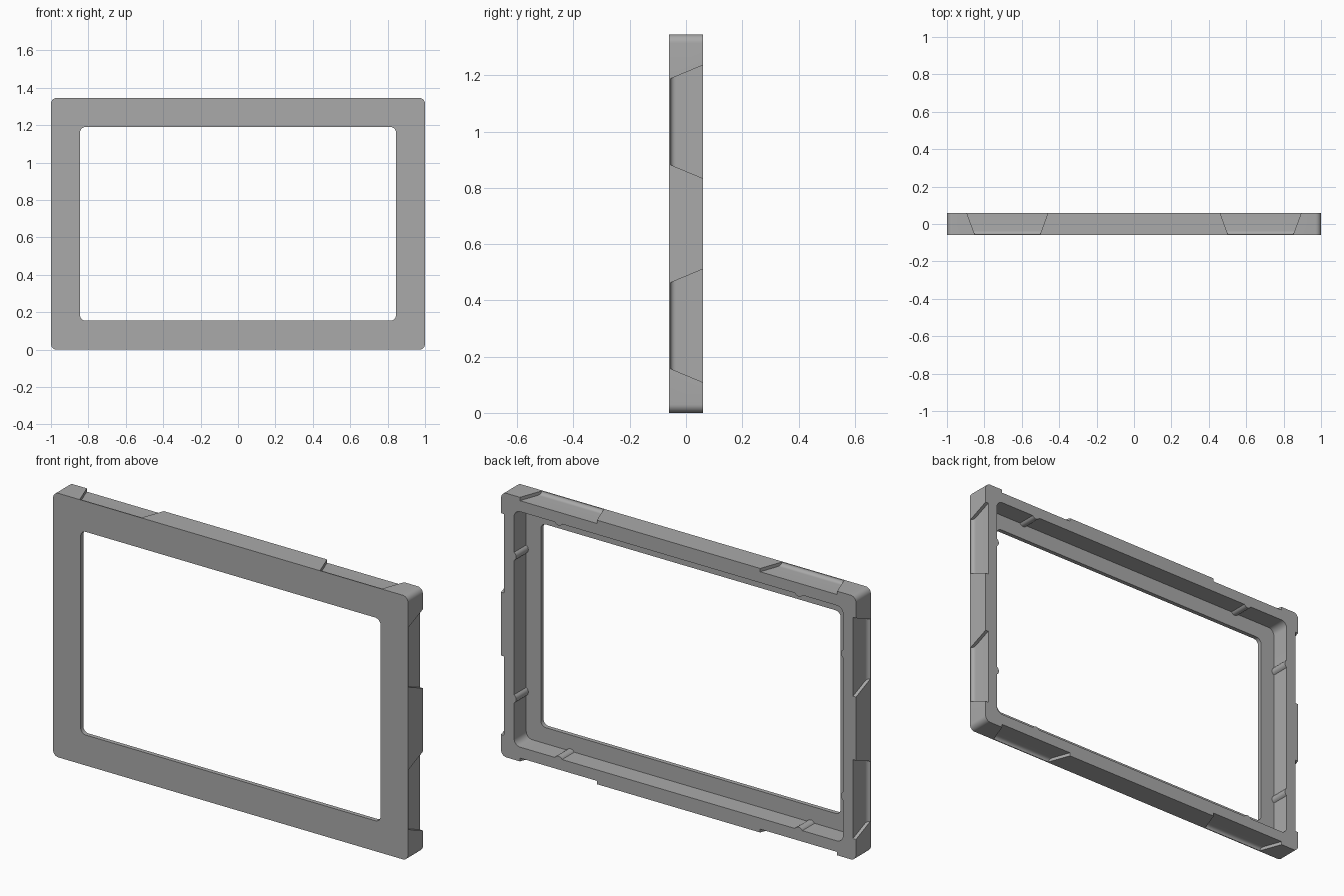
import bpy, bmesh, math
from mathutils import Matrix, Vector

cube = bpy.data.objects.get("Cube")
if cube:
    bpy.data.objects.remove(cube, do_unlink=True)

W, H, D = 1.0, 0.6725, 0.06        # half width, half height, half depth
WALL, RIM, PLATE = 0.073, 0.155, 0.022
SLOT = 0.017

grey = bpy.data.materials.new("plain grey")
grey.use_nodes = True
grey.diffuse_color = (0.4, 0.4, 0.4, 1)
grey.node_tree.nodes["Principled BSDF"].inputs["Base Color"].default_value = (0.4, 0.4, 0.4, 1)


def finish(name, bm):
    bmesh.ops.recalc_face_normals(bm, faces=bm.faces)
    me = bpy.data.meshes.new(name)
    bm.to_mesh(me)
    bm.free()
    me.materials.append(grey)
    ob = bpy.data.objects.new(name, me)
    bpy.context.collection.objects.link(ob)
    return ob


def rounded_loop(bm, hw, hh, r, y, n=8):
    verts = []
    for k, (sx, sz) in enumerate([(1, 1), (-1, 1), (-1, -1), (1, -1)]):
        for i in range(n + 1):
            a = math.pi / 2 * (k + i / n)
            verts.append(bm.verts.new((sx * (hw - r) + r * math.cos(a), y,
                                       H + sz * (hh - r) + r * math.sin(a))))
    return verts


def skin(bm, loops, closed=False):
    pairs = list(zip(loops, loops[1:])) + ([(loops[-1], loops[0])] if closed else [])
    for a, b in pairs:
        for i in range(len(a)):
            j = (i + 1) % len(a)
            bm.faces.new((a[i], a[j], b[j], b[i]))


# Bezel: outer wall, hollow back and thin front plate with a window
bm = bmesh.new()
sections = [(0, 0.03, -D), (0, 0.03, D), (WALL, 0.035, D),
            (WALL, 0.035, PLATE - D), (RIM, 0.03, PLATE - D), (RIM, 0.03, -D)]
skin(bm, [rounded_loop(bm, W - t, H - t, r, y) for t, r, y in sections], True)
frame = finish("bezel_frame", bm)

# Sides: centre of the edge, outward and along directions, half lengths
X, Z = Vector((1, 0, 0)), Vector((0, 0, 1))
middle = Vector((0, 0, H))
sites = []
for s in (-1, 1):
    for t in (-1, 1):
        sites.append((middle + s * H * Z + t * 0.677 * X, s * Z, X, 0.175, 0.217))
        sites.append((middle + s * W * X + t * 0.3625 * Z, s * X, Z, 0.153, 0.201))


# Finger slots: flared towards the back, with a curved run-out at the front
def slot_cutter(centre, out, along, h_front, h_back):
    r = 0.02
    y0 = -D + 0.005
    arc = [(y0 + r - r * math.cos(a), -SLOT * math.sin(a))
           for a in (math.pi / 2 * i / 6 for i in range(7))]
    profile = [(y0, 0.02)] + arc + [(D + 0.02, -SLOT), (D + 0.02, 0.02)]
    bm = bmesh.new()
    ends = []
    for side in (-1, 1):
        row = []
        for y, d in profile:
            h = h_front + (h_back - h_front) * (y - y0) / (D - y0)
            row.append(bm.verts.new(centre + out * d + along * side * h + Vector((0, y, 0))))
        ends.append(row)
        bm.faces.new(row)
    skin(bm, ends)
    return finish("slot_cutter", bm)


# Ribs: low rounded ridges on the inner wall behind each slot
def rib(centre, out):
    r = 0.024
    bm = bmesh.new()
    length = 2 * D - PLATE + 0.01
    bmesh.ops.create_cone(bm, cap_ends=True, segments=24, radius1=r, radius2=r, depth=length)
    place = centre - out * (WALL - 0.012)
    place.y = D - length / 2
    bmesh.ops.transform(bm, verts=bm.verts,
                        matrix=Matrix.Translation(place) @ Matrix.Rotation(math.pi / 2, 4, 'X'))
    return finish("inner_rib", bm)


def boolean(tool, operation):
    mod = frame.modifiers.new(operation.lower(), 'BOOLEAN')
    mod.operation = operation
    mod.solver = 'EXACT'
    mod.object = tool
    bpy.context.view_layer.objects.active = frame
    bpy.ops.object.modifier_apply(modifier=mod.name)
    bpy.data.objects.remove(tool, do_unlink=True)


for centre, out, along, front, back in sites:
    boolean(rib(centre, out), 'UNION')
    boolean(slot_cutter(centre, out, along, front, back), 'DIFFERENCE')

# Smooth rounded corners, sharp edges elsewhere
bpy.ops.object.select_all(action='DESELECT')
frame.select_set(True)
bpy.context.view_layer.objects.active = frame
bpy.ops.object.shade_smooth_by_angle(angle=math.radians(30))
